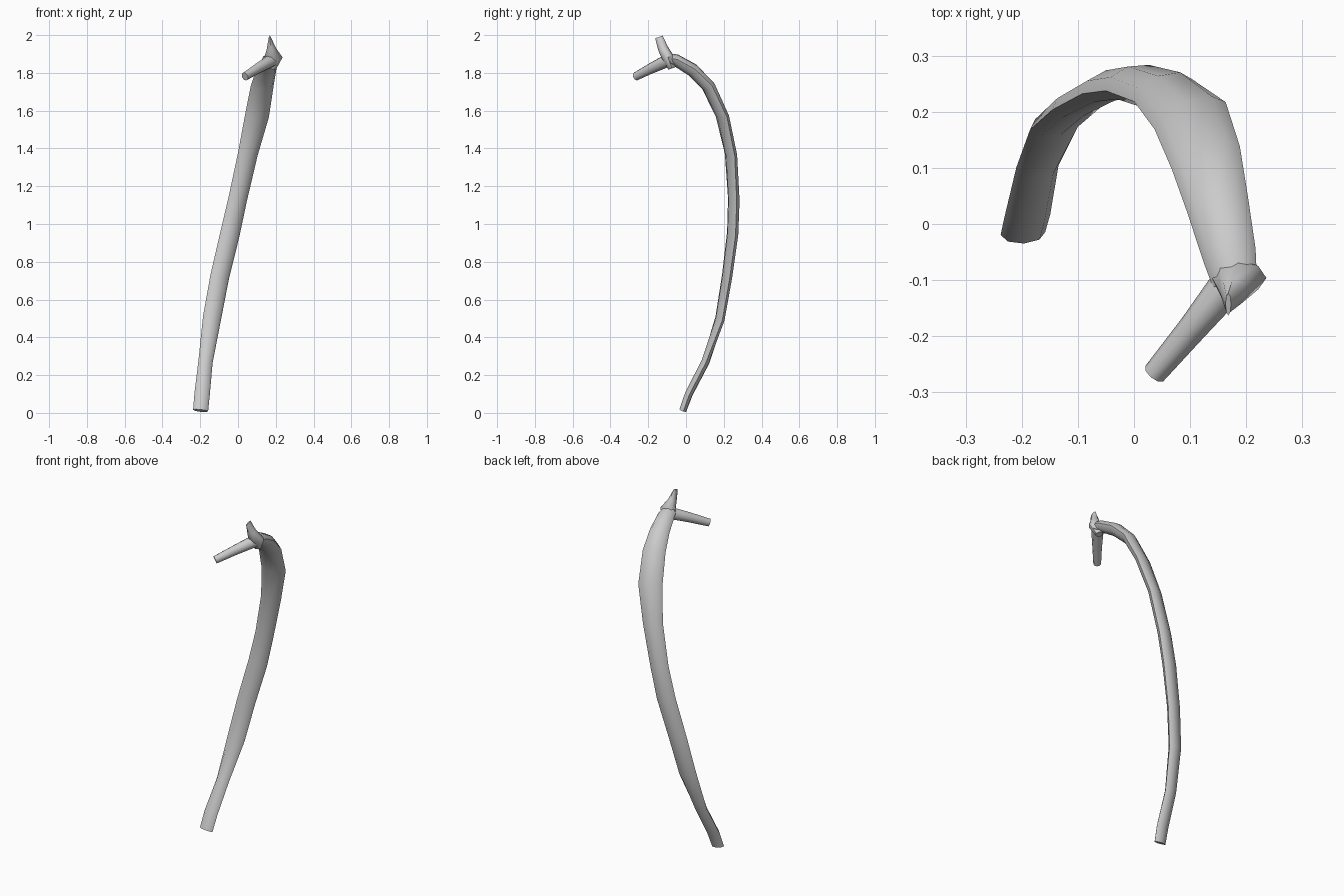
import bpy, bmesh, math
from mathutils import Vector


def sweep(name, stations, sides=8):
    """Skin elliptical rings: (x, y, z, half width, half thickness, width direction)."""
    bm = bmesh.new()
    pts = [Vector(s[:3]) for s in stations]
    rings = []
    for i, (s, p) in enumerate(zip(stations, pts)):
        t = (pts[min(i + 1, len(pts) - 1)] - pts[max(i - 1, 0)]).normalized()
        w = Vector(s[5])
        w = (w - t * w.dot(t)).normalized()
        n = t.cross(w)
        rings.append([bm.verts.new(p + w * s[3] * math.cos(k * math.tau / sides)
                                   + n * s[4] * math.sin(k * math.tau / sides))
                      for k in range(sides)])
    for a, b in zip(rings, rings[1:]):
        for k in range(sides):
            j = (k + 1) % sides
            bm.faces.new((a[k], a[j], b[j], b[k]))
    bm.faces.new(rings[0][::-1])
    bm.faces.new(rings[-1])
    bmesh.ops.recalc_face_normals(bm, faces=bm.faces)
    me = bpy.data.meshes.new(name)
    bm.to_mesh(me)
    bm.free()
    ob = bpy.data.objects.new(name, me)
    bpy.context.collection.objects.link(ob)
    bpy.ops.object.select_all(action='DESELECT')
    ob.select_set(True)
    bpy.context.view_layer.objects.active = ob
    bpy.ops.object.shade_smooth_by_angle(angle=math.radians(50))
    return ob


# Long curved shaft
low, mid, top = (1, 0.1, 0), (1, 0.3, 0), (1, 0.35, 0)
sweep("rib_shaft", [
    (-0.198, -0.017, 0.012, 0.040, 0.019, low),
    (-0.190, 0.015, 0.10, 0.041, 0.021, low),
    (-0.172, 0.103, 0.27, 0.038, 0.022, low),
    (-0.138, 0.180, 0.50, 0.050, 0.023, mid),
    (-0.097, 0.217, 0.72, 0.052, 0.025, mid),
    (-0.042, 0.247, 0.95, 0.054, 0.028, mid),
    (-0.002, 0.253, 1.13, 0.052, 0.029, mid),
    (0.052, 0.238, 1.37, 0.056, 0.028, top),
    (0.100, 0.193, 1.57, 0.068, 0.028, top),
    (0.128, 0.118, 1.73, 0.064, 0.033, top),
    (0.149, 0.035, 1.815, 0.056, 0.036, top),
    (0.170, -0.055, 1.868, 0.048, 0.032, top),
    (0.180, -0.105, 1.880, 0.040, 0.026, top),
])

# Neck reaching forward to the head of the rib
sweep("rib_neck", [
    (0.200, -0.070, 1.873, 0.030, 0.030, (1, -1, 0)),
    (0.158, -0.120, 1.855, 0.032, 0.034, (1, -1, 0)),
    (0.105, -0.185, 1.824, 0.026, 0.029, (1, -1, 0)),
    (0.036, -0.267, 1.781, 0.021, 0.023, (1, -1, 0)),
])

# Upright pointed spur with its flared base
sweep("rib_spur", [
    (0.182, -0.075, 1.825, 0.022, 0.020, (1, 0, 0)),
    (0.187, -0.095, 1.880, 0.049, 0.032, (1, 0, 0)),
    (0.176, -0.122, 1.930, 0.024, 0.027, (1, 0, 0)),
    (0.168, -0.143, 1.990, 0.005, 0.021, (1, 0, 0)),
])
